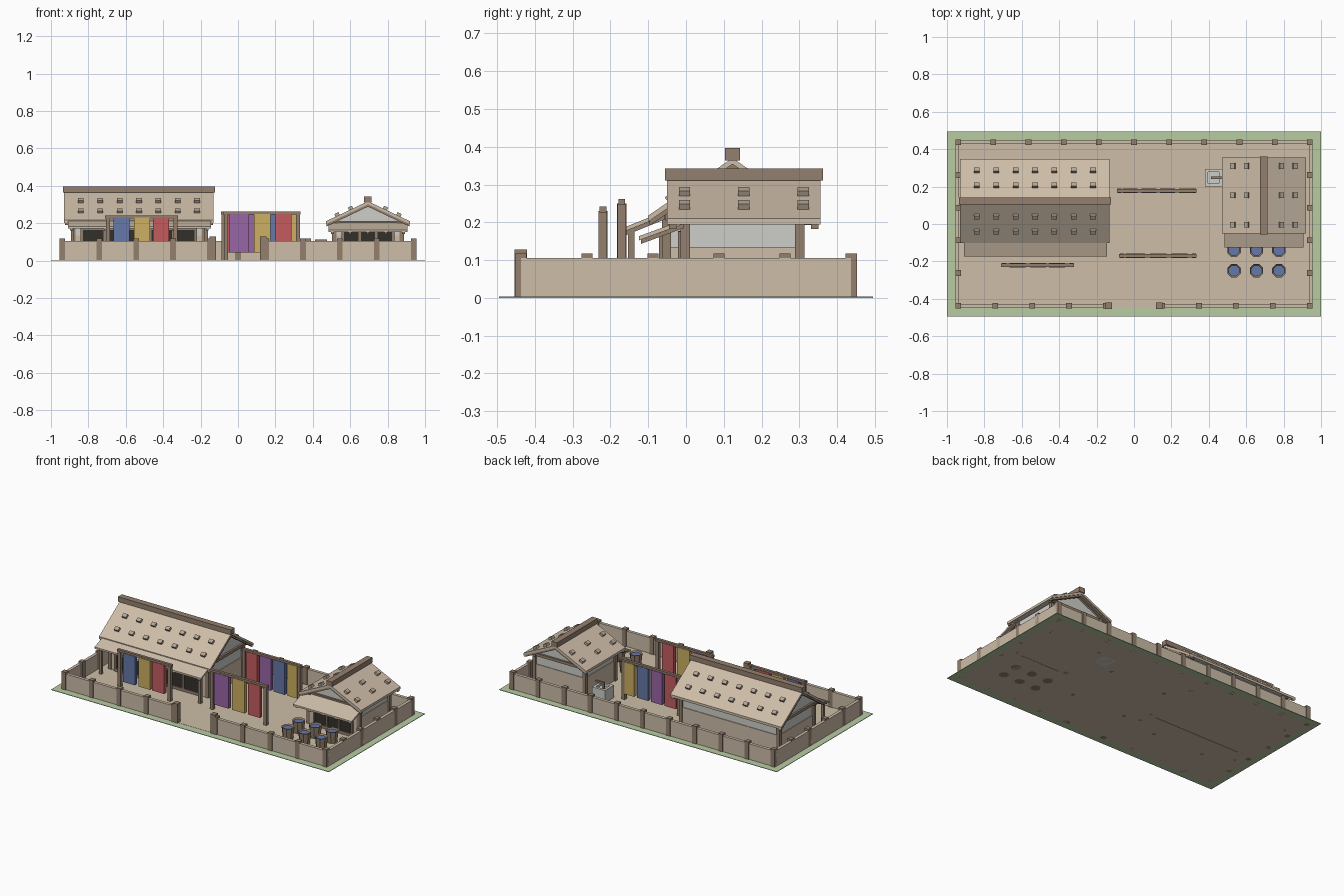
import bpy, bmesh, math
from mathutils import Matrix, Vector

if "Cube" in bpy.data.objects:
    bpy.data.objects.remove(bpy.data.objects["Cube"])


def material(name, r, g, b):
    lin = [(c / 255 / 12.92) if c < 11 else ((c / 255 + 0.055) / 1.055) ** 2.4 for c in (r, g, b)]
    m = bpy.data.materials.new(name)
    m.use_nodes = True
    m.diffuse_color = (*lin, 1)
    m.node_tree.nodes["Principled BSDF"].inputs["Base Color"].default_value = (*lin, 1)
    return m


BEIGE = material("beige", 205, 189, 168)
WOOD = material("wood_brown", 148, 128, 110)
PLASTER = material("plaster_grey", 206, 207, 202)
DARK = material("dark_opening", 50, 48, 42)
GRASS = material("grass_green", 184, 204, 164)
STONE = material("stone_tan", 182, 168, 150)
RED = material("cloth_red", 196, 92, 95)
PURPLE = material("cloth_purple", 152, 102, 165)
YELLOW = material("cloth_yellow", 204, 176, 98)
BLUE = material("dye_blue", 102, 120, 168)


def finish(name, bm, mats, place=Matrix()):
    bmesh.ops.recalc_face_normals(bm, faces=bm.faces)
    me = bpy.data.meshes.new(name)
    bm.to_mesh(me)
    bm.free()
    me.transform(place)
    for m in mats:
        me.materials.append(m)
    ob = bpy.data.objects.new(name, me)
    bpy.context.collection.objects.link(ob)
    return ob


def boxes(name, mat, spans, place=Matrix(), tilt=None):
    """Axis-aligned boxes from (x0, x1, y0, y1, z0, z1)."""
    bm = bmesh.new()
    for x0, x1, y0, y1, z0, z1 in spans:
        mid = Vector((x0 + x1, y0 + y1, z0 + z1)) / 2
        m = Matrix.Translation(mid)
        if tilt:
            m = m @ Matrix.Rotation(tilt(mid), 4, 'X')
        m = m @ Matrix.Diagonal((x1 - x0, y1 - y0, z1 - z0, 1))
        bmesh.ops.create_cube(bm, size=1, matrix=m)
    return finish(name, bm, [mat], place)


def prism(name, mat, profile, x0, x1, place=Matrix()):
    """Extrude a (y, z) profile along x."""
    bm = bmesh.new()
    f = bm.faces.new([bm.verts.new((x0, y, z)) for y, z in profile])
    ext = bmesh.ops.extrude_face_region(bm, geom=[f])
    bmesh.ops.translate(bm, vec=(x1 - x0, 0, 0),
                        verts=[v for v in ext["geom"] if isinstance(v, bmesh.types.BMVert)])
    return finish(name, bm, [mat], place)


def post(x, y, h, w=0.03):
    return (x - w / 2, x + w / 2, y - w / 2, y + w / 2, 0, h)


# Ground: grass rim around a packed-earth yard
GX, GY = 0.955, 0.445
boxes("grass_rim", GRASS, [(-1, 1, -.495, -GY, 0, .003), (-1, 1, GY, .495, 0, .003),
                           (-1, -GX, -GY, GY, 0, .003), (GX, 1, -GY, GY, 0, .003)])
boxes("yard", BEIGE, [(-GX, GX, -GY, GY, 0, .004)])

# Perimeter wall with a front gateway
WX, WY, T, H = 0.945, 0.437, 0.01, 0.105
boxes("perimeter_wall", BEIGE,
      [(-WX, WX, WY - T, WY + T, 0, H)]
      + [(s * WX - T, s * WX + T, -WY, WY, 0, H) for s in (-1, 1)]
      + [(-WX, -.14, -WY - T, -WY + T, 0, H), (.14, WX, -WY - T, -WY + T, 0, H)])
posts = [post(-.94 + .188 * i, WY, .117) for i in range(11)]
for s in (-1, 1):
    posts += [post(s * .94, -WY + .1748 * i, .117) for i in range(5)]
    posts += [post(s * (.15 + .1975 * i), -WY, .117) for i in range(4)]
    posts.append(post(s * .135, -WY, .128, .033))
boxes("wall_posts", WOOD, posts)


# Roof in a local frame: ridge along x, centred on the origin
def roof(prefix, place, half_len, half_span, eave, apex, stone_x, stone_y):
    t = .016
    def gable(top, s, thick):
        k = s / half_span
        e = apex - (apex - eave) * k
        return [(-s, e - top), (0, apex - top), (s, e - top),
                (s, e - top - thick), (0, apex - top - thick), (-s, e - top - thick)]
    prism(prefix + "_roof", BEIGE, gable(0, half_span, t), -half_len, half_len, place)
    boxes(prefix + "_ridge_beam", WOOD,
          [(-half_len - .006, half_len + .006, -.02, .02, apex - .006, apex + .026)], place)
    inner = half_span * .88
    low = apex - (apex - eave) * .88 - t
    wall_x = half_len - .045
    prism(prefix + "_gable", PLASTER, [(-inner, low), (0, apex - t), (inner, low)],
          -wall_x, wall_x, place)
    for s in (-1, 1):
        a, b = sorted((s * (half_len - .025), s * (half_len - .005)))
        prism(prefix + "_rafter", WOOD, gable(t, half_span - .004, .013), a, b, place)
    # Tie beams at the gables and plates under the eaves
    boxes(prefix + "_tie_beams", WOOD,
          [(s * wall_x - .012, s * wall_x + .012, -inner, inner, low - .012, low + .006) for s in (-1, 1)]
          + [(-wall_x - .02, wall_x + .02, s * (inner - .03) - .01, s * (inner - .03) + .01,
              low - .014, low + .004) for s in (-1, 1)], place)
    # Weight stones lying on both slopes
    slope = (apex - eave) / half_span
    stones = []
    for x in stone_x:
        for y in stone_y:
            for s in (-1, 1):
                z = apex - slope * y
                stones.append((x - .015, x + .015, s * y - .012, s * y + .012, z - .006, z + .016))
    boxes(prefix + "_roof_stones", STONE, stones, place,
          lambda p: -math.copysign(math.atan(slope), p.y))


def house(prefix, x0, x1, y0, y1, top, bays):
    """Wainscot, plaster walls, corner posts and a front of dark doors."""
    boxes(prefix + "_wainscot", BEIGE, [(x0 - .004, x1 + .004, y0, y1 + .004, 0, .135)])
    boxes(prefix + "_walls", PLASTER, [(x0, x1, y0 + .002, y1, .13, top)])
    boxes(prefix + "_corner_posts", WOOD,
          [post(x, y, top, .024) for x in (x0, x1) for y in (y0 + .008, y1 - .004)])
    a, b = x0 + .045, x1 - .045
    w = (b - a) / bays
    boxes(prefix + "_doors", DARK, [(a, b, y0 - .004, y0 + .004, .02, .165)])
    boxes(prefix + "_door_frame", WOOD,
          [(a + w * i - .007, a + w * i + .007, y0 - .011, y0, 0, .175) for i in range(bays + 1)]
          + [(a, b, y0 - .011, y0, .163, .177), (a, b, y0 - .011, y0, 0, .022)])


def awning(prefix, x0, x1, y_out, y_in, z_out, z_in):
    prism(prefix + "_awning", BEIGE,
          [(y_out, z_out), (y_in, z_in), (y_in, z_in - .011), (y_out, z_out - .011)], x0, x1)
    n = 5
    for i in range(n):
        x = x0 + .02 + (x1 - x0 - .04) * i / (n - 1)
        prism(prefix + "_awning_rafter", WOOD,
              [(y_out + .006, z_out - .009), (y_in, z_in - .011),
               (y_in, z_in - .022), (y_out + .006, z_out - .02)], x - .007, x + .007)


# Main hall on the right-hand side of the yard
house("hall", -.88, -.18, -.06, .305, .215, 5)
roof("hall", Matrix.Translation((-.53, .123, 0)), .4, .224, .217, .37,
     [-.31 + .1035 * i for i in range(7)], (.083, .163))
awning("hall", -.91, -.145, -.175, -.055, .182, .23)
boxes("hall_porch_posts", WOOD, [post(x, -.145, .183, .018) for x in (-.885, -.17)])

# Smaller workshop with its gable to the front
house("workshop", .515, .875, -.01, .305, .2, 3)
roof("workshop", Matrix.Translation((.695, .153, 0)) @ Matrix.Rotation(math.pi / 2, 4, 'Z'),
     .203, .225, .21, .317, (-.157, 0, .157), (.092, .165))
awning("workshop", .483, .905, -.125, -.005, .163, .207)


# Drying racks with hanging cloths
def rack(prefix, x0, x1, y, top, cloths):
    boxes(prefix + "_posts", WOOD,
          [post(x, y, top - .012, .022) for x in (x0 + .015, x1 - .015)])
    boxes(prefix + "_beam", WOOD, [(x0, x1, y - .009, y + .009, top - .016, top)])
    for mat, a, b in cloths:
        boxes(prefix + "_" + mat.name, mat, [(a, b, y - .012, y + .012, .042, top - .012)])


rack("front_rack", -.71, -.32, -.22, .242,
     [(BLUE, -.665, -.58), (YELLOW, -.555, -.47), (RED, -.455, -.37)])
rack("middle_rack", -.08, .335, -.17, .262,
     [(PURPLE, -.045, .06), (YELLOW, .085, .175), (RED, .2, .285)])
rack("back_rack", -.092, .335, .178, .262,
     [(RED, -.06, .02), (PURPLE, .04, .12), (BLUE, .14, .22), (YELLOW, .24, .31)])

# Dye vats: octagonal staves, rim and blue liquid
for i in range(3):
    for y in (-.14, -.25):
        bm = bmesh.new()
        bmesh.ops.create_cone(bm, cap_ends=True, segments=8, radius1=.031, radius2=.039, depth=.08,
                              matrix=Matrix.Translation((.535 + .12 * i, y, .04))
                              @ Matrix.Rotation(math.pi / 8, 4, 'Z'))
        lid = [f for f in bm.faces if f.calc_center_median().z > .079]
        bmesh.ops.inset_region(bm, faces=lid, thickness=.008)
        bmesh.ops.translate(bm, verts=lid[0].verts, vec=(0, 0, -.008))
        lid[0].material_index = 1
        finish("dye_vat", bm, [WOOD, BLUE])

# Stone well with a drawing pole
cx, cy, r = .425, .247, .046
boxes("well_curb", PLASTER,
      [(cx - r, cx + r, cy + s * .038 - .008, cy + s * .038 + .008, 0, .085) for s in (-1, 1)]
      + [(cx + s * .038 - .008, cx + s * .038 + .008, cy - .03, cy + .03, 0, .085) for s in (-1, 1)])
boxes("well_fill", PLASTER, [(cx - .032, cx + .032, cy - .032, cy + .032, 0, .07)])
boxes("well_pole", WOOD, [(cx - .012, cx + .05, cy - .006, cy + .006, .1, .112),
                          (cx - .012, cx, cy - .006, cy + .006, .06, .105)])
